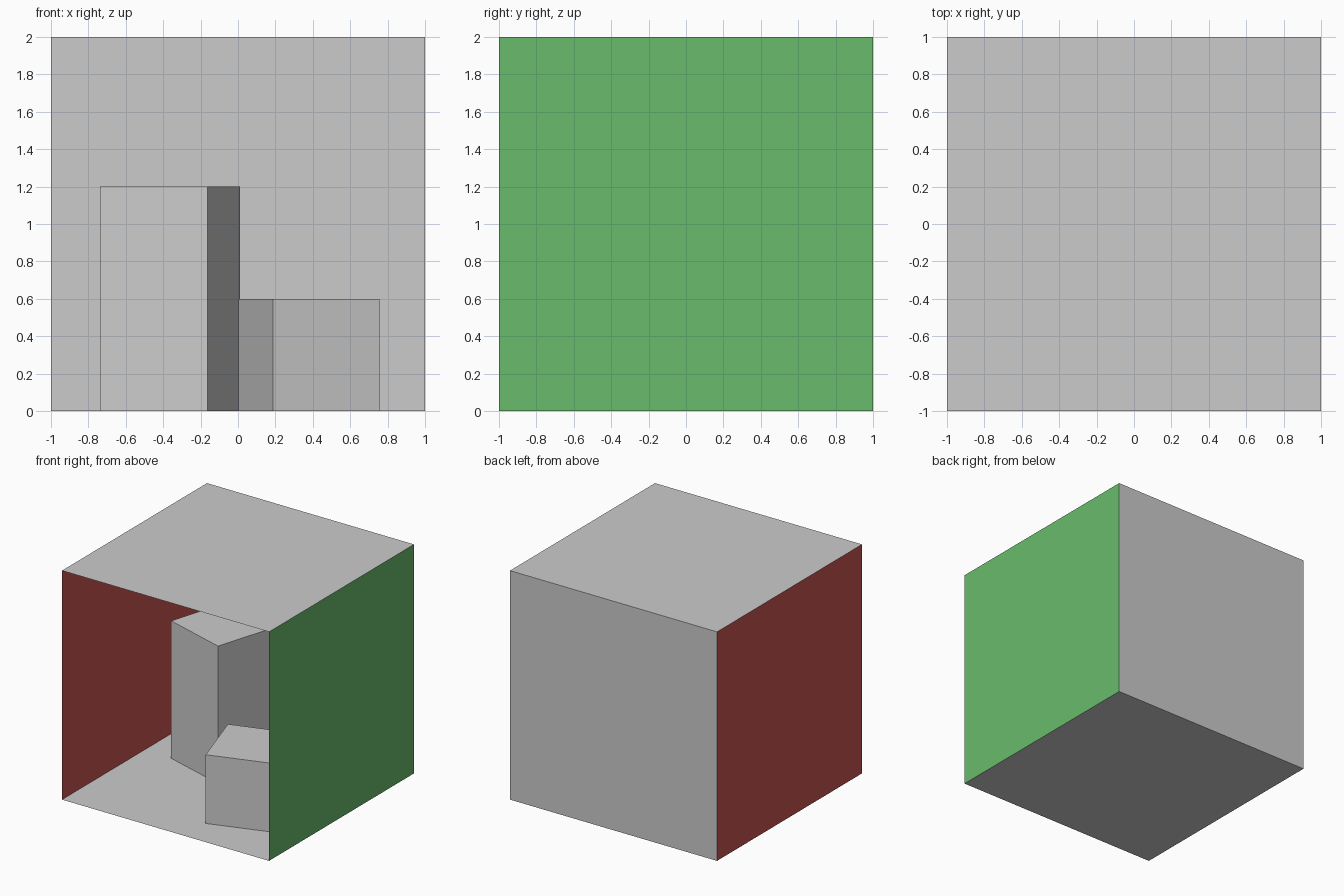
import bpy
from mathutils import Vector

if "Cube" in bpy.data.objects:
    bpy.data.objects.remove(bpy.data.objects["Cube"])


def add_mesh(name, verts, faces, color=None):
    mesh = bpy.data.meshes.new(name)
    mesh.from_pydata(verts, [], faces)
    mesh.update()
    obj = bpy.data.objects.new(name, mesh)
    bpy.context.collection.objects.link(obj)
    if color:
        mat = bpy.data.materials.new(name + "_paint")
        mat.diffuse_color = (*color, 1)
        mat.use_nodes = True
        mat.node_tree.nodes["Principled BSDF"].inputs["Base Color"].default_value = mat.diffuse_color
        mesh.materials.append(mat)
    return obj


def panel(name, center, u, v, color=None):
    """Single-sheet square, half-extents u and v, normal along u x v."""
    c, u, v = Vector(center), Vector(u), Vector(v)
    add_mesh(name, [c - u - v, c + u - v, c + u + v, c - u + v], [(0, 1, 2, 3)], color)


def block(name, corner, side, next_side, height):
    """Upright turned block from its front corner and two floor edges."""
    a, s, t = Vector((*corner, 0)), Vector((*side, 0)), Vector((*next_side, 0))
    base = [a, a + s, a + s + t, a + t]
    top = [p + Vector((0, 0, height)) for p in base]
    sides = [(i, (i + 1) % 4, (i + 1) % 4 + 4, i + 4) for i in range(4)]
    add_mesh(name, base + top, [(3, 2, 1, 0), (4, 5, 6, 7)] + sides)


X, Y, Z = (1, 0, 0), (0, 1, 0), (0, 0, 1)

# Room shell: five thin sheets facing inward, front left open
panel("floor", (0, 0, 0), X, Y)
panel("ceiling", (0, 0, 2), Y, X)
panel("back_wall", (0, 1, 1), X, Z)
panel("left_wall", (-1, 0, 1), Y, Z, (0.58, 0.09, 0.085))
panel("right_wall", (1, 0, 1), Z, Y, (0.14, 0.5, 0.15))

# Two turned blocks standing on the floor
block("tall_block", (-0.162, -0.045), (0.174, 0.572), (-0.575, 0.175), 1.2)
block("short_block", (0.187, -0.713), (0.57, 0.184), (-0.184, 0.57), 0.6)
